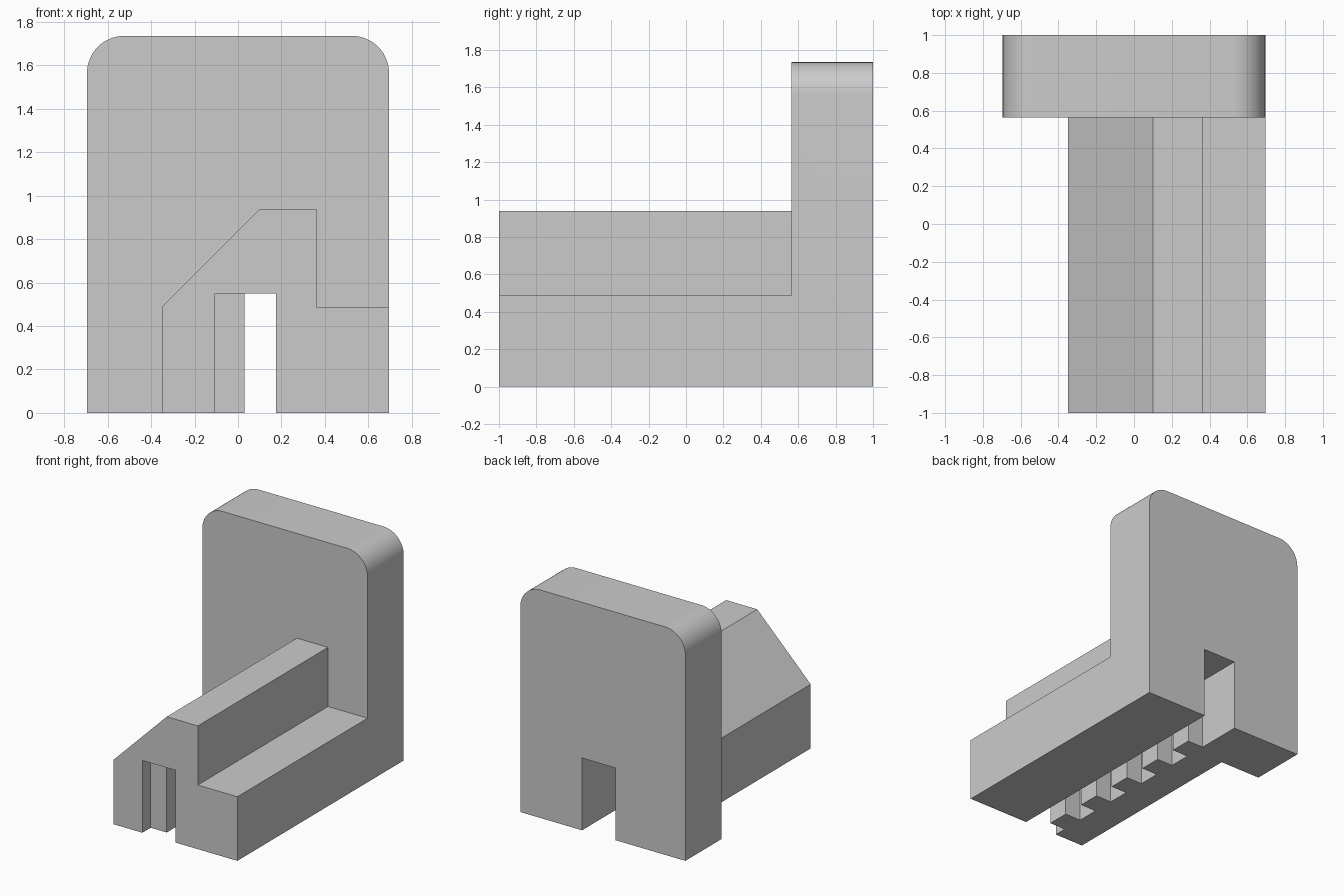
import bpy
import math
from mathutils import Vector

cube = bpy.data.objects.get("Cube")
if cube:
    bpy.data.objects.remove(cube, do_unlink=True)

HALF, TOP, RADIUS = 0.695, 1.735, 0.17      # back plate
FRONT, PLATE_Y, BACK = -1.0, 0.565, 1.0
SLOT_L, SLOT_R, SLOT_TOP = -0.105, 0.175, 0.55
TOOTH_X, TOOTH_START, PITCH, TEETH = 0.03, -0.9, 0.343, 5

grey = bpy.data.materials.new("light_grey")
grey.use_nodes = True
grey.diffuse_color = (0.6, 0.6, 0.6, 1)
grey.node_tree.nodes["Principled BSDF"].inputs["Base Color"].default_value = (0.6, 0.6, 0.6, 1)


def prism(name, points, offset):
    """Extrude a closed outline of 3D points along an offset."""
    n = len(points)
    verts = [Vector(p) for p in points]
    verts += [v + Vector(offset) for v in verts]
    faces = [list(range(n)), list(range(2 * n - 1, n - 1, -1))]
    faces += [[(i + 1) % n, i, i + n, (i + 1) % n + n] for i in range(n)]
    mesh = bpy.data.meshes.new(name)
    mesh.from_pydata(verts, [], faces)
    mesh.materials.append(grey)
    obj = bpy.data.objects.new(name, mesh)
    bpy.context.collection.objects.link(obj)
    # Make all normals point outwards
    import bmesh
    bm = bmesh.new()
    bm.from_mesh(mesh)
    bmesh.ops.recalc_face_normals(bm, faces=bm.faces)
    bm.to_mesh(mesh)
    bm.free()
    return obj


def combine(target, tool, operation):
    """Apply a boolean and remove the helper."""
    tool.hide_render = True
    bpy.context.view_layer.objects.active = target
    mod = target.modifiers.new(operation.lower(), "BOOLEAN")
    mod.operation = operation
    mod.solver = "EXACT"
    mod.object = tool
    bpy.ops.object.modifier_apply(modifier=mod.name)
    bpy.data.objects.remove(tool, do_unlink=True)


# Upright plate with two rounded top corners
outline = [(-HALF, PLATE_Y, 0), (HALF, PLATE_Y, 0)]
for side, start in ((1, 0), (-1, 90)):
    for i in range(17):
        a = math.radians(start + 90 * i / 16)
        outline.append((side * (HALF - RADIUS) + RADIUS * math.cos(a), PLATE_Y,
                        TOP - RADIUS + RADIUS * math.sin(a)))
bracket = prism("bracket", outline, (0, BACK - PLATE_Y, 0))

# Long rail with one sloped and one stepped shoulder, run into the plate
profile = [(-0.35, 0), (HALF, 0), (HALF, 0.488), (0.362, 0.488),
           (0.362, 0.938), (0.1, 0.938), (-0.35, 0.488)]
rail = prism("rail", [(x, FRONT, z) for x, z in profile], (0, PLATE_Y - FRONT + 0.2, 0))
combine(bracket, rail, "UNION")

# Slot along the underside, leaving a row of teeth on one wall
comb = [(SLOT_R, BACK + 0.1, -0.1), (SLOT_R, FRONT - 0.1, -0.1), (SLOT_L, FRONT - 0.1, -0.1)]
for i in range(TEETH):
    y0 = TOOTH_START + i * PITCH
    y1 = y0 + PITCH / 2
    comb += [(SLOT_L, y0, -0.1), (TOOTH_X, y0, -0.1), (TOOTH_X, y1, -0.1), (SLOT_L, y1, -0.1)]
comb.append((SLOT_L, BACK + 0.1, -0.1))
slot = prism("toothed_slot_cutter", comb, (0, 0, SLOT_TOP + 0.1))
combine(bracket, slot, "DIFFERENCE")

# Smooth corners, crisp edges
bpy.ops.object.select_all(action="DESELECT")
bracket.select_set(True)
bpy.context.view_layer.objects.active = bracket
bpy.ops.object.shade_smooth_by_angle(angle=math.radians(30))
